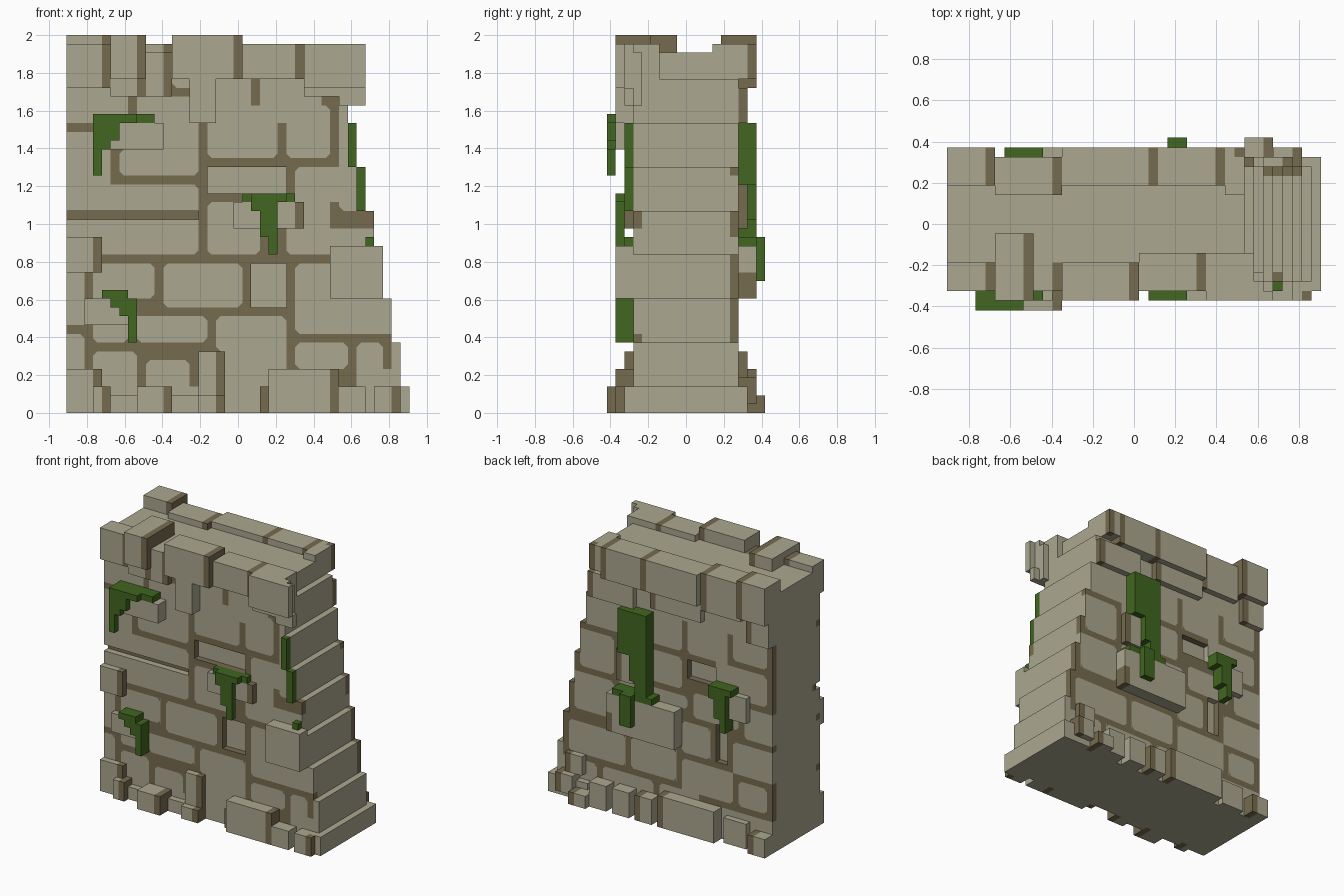
import bpy
import bmesh

cube = bpy.data.objects.get("Cube")
if cube:
    bpy.data.objects.remove(cube, do_unlink=True)

V = 2 / 43                      # size of one block unit
NX, NY = 39, 18                 # footprint in units
STONE, MORTAR, MOSS = 0, 1, 2


def material(name, rgb):
    m = bpy.data.materials.new(name)
    m.use_nodes = True
    col = (*rgb, 1)
    m.diffuse_color = col
    bsdf = m.node_tree.nodes["Principled BSDF"]
    bsdf.inputs["Base Color"].default_value = col
    bsdf.inputs["Roughness"].default_value = 0.9
    return m


MATS = [material("stone", (0.41, 0.39, 0.28)),
        material("mortar", (0.18, 0.146, 0.079)),
        material("moss", (0.053, 0.132, 0.014))]

cells = {}                      # (i, j, k) -> (part, colour)


def fill(part, col, i0, i1, j0, j1, k0, k1):
    for i in range(i0, i1):
        for j in range(j0, j1):
            for k in range(k0, k1):
                cells[i, j, k] = (part, col)


def carve(i0, i1, j0, j1, k0, k1):
    for i in range(i0, i1):
        for j in range(j0, j1):
            for k in range(k0, k1):
                cells.pop((i, j, k), None)


def paint(col, j, rects):
    """Recolour rectangles (i0, k0, i1, k1) of the wall layer j."""
    for i0, k0, i1, k1 in rects:
        for i in range(i0, i1):
            for k in range(k0, k1):
                if (i, j, k) in cells:
                    cells[i, j, k] = (cells[i, j, k][0], col)


def stones(part, rows):
    """Blocks (i0, i1, j0, j1, k0, k1, n); n end columns on the +x side are mortar."""
    for i0, i1, j0, j1, k0, k1, n in rows:
        fill(part, STONE, i0, i1 - n, j0, j1, k0, k1)
        fill(part, MORTAR, i1 - n, i1, j0, j1, k0, k1)


# Wall core, stepping in towards the top on the +x side
for n, (k0, k1) in enumerate([(0, 3), (3, 8), (8, 13), (13, 18), (18, 23), (23, 28),
                              (28, 33), (33, 38), (38, 41)]):
    fill("wall", STONE, 0, 39 - n, 3, 15, k0, k1)
fill("bottom_step", STONE, 32, 39, 2, 16, 0, 3)

# Front masonry: mortar field with stones left in it
paint(MORTAR, 3, [(0, 3, 31, 33), (31, 21, 35, 23), (31, 3, 36, 9), (36, 8, 37, 9), (36, 5, 37, 8)])
paint(STONE, 3, [
    (0, 23, 5, 32), (0, 23, 15, 26), (6, 27, 11, 30), (11, 27, 15, 33),
    (16, 29, 24, 33), (25, 29, 30, 33), (26, 24, 31, 28),
    (0, 18, 15, 22), (16, 18, 22, 24), (25, 18, 30, 24), (30, 18, 35, 21),
    (0, 13, 2, 17), (3, 13, 10, 17), (11, 12, 20, 17), (21, 12, 25, 17), (26, 9, 36, 17),
    (0, 10, 8, 13), (3, 8, 7, 10), (8, 8, 16, 11), (17, 7, 25, 11),
    (0, 3, 2, 9), (3, 3, 8, 7), (9, 3, 14, 6), (18, 3, 25, 7),
    (26, 5, 32, 8), (33, 3, 36, 8)])
paint(MORTAR, 3, [(7, 34, 8, 36), (21, 35, 22, 38), (30, 33, 31, 37), (29, 35, 30, 36),
                  (12, 36, 14, 37)])

# Back masonry
paint(MORTAR, 14, [(0, 3, 37, 33)])
paint(STONE, 14, [
    (1, 29, 7, 33), (8, 28, 15, 33), (16, 28, 22, 33), (27, 28, 33, 33),
    (1, 23, 10, 28), (11, 24, 15, 27), (16, 22, 22, 27), (23, 23, 27, 33), (28, 21, 34, 27),
    (0, 17, 5, 22), (6, 18, 14, 22), (15, 19, 27, 21), (28, 14, 35, 20),
    (0, 11, 7, 16), (8, 12, 10, 17), (11, 12, 16, 17),
    (1, 6, 6, 10), (7, 6, 16, 11), (17, 7, 25, 12), (26, 7, 36, 12),
    (0, 3, 12, 5), (13, 3, 20, 6), (21, 3, 30, 6), (31, 3, 38, 6)])

# Sunken stones and joints
for i0, i1, k0, k1, j0, under, col in [
        (16, 25, 25, 28, 3, 4, STONE), (0, 15, 22, 23, 3, 4, MORTAR),
        (21, 25, 12, 17, 3, 4, STONE), (10, 15, 24, 27, 14, 13, STONE),
        (8, 10, 12, 18, 14, 13, STONE)]:
    carve(i0, i1, j0, j0 + 1, k0, k1)
    paint(col, under, [(i0, k0, i1, k1)])

# Front parapet, its +x end stepping back in thin slabs
stones("front_parapet", [
    (0, 5, 2, 5, 37, 42, 1), (5, 9, 1, 8, 38, 43, 1), (5, 9, 2, 3, 36, 38, 1),
    (9, 12, 2, 5, 36, 41, 1), (12, 20, 1, 5, 38, 43, 1), (14, 17, 1, 3, 33, 38, 0),
    (20, 27, 2, 6, 38, 42, 1), (27, 34, 1, 2, 37, 42, 0), (31, 34, 2, 3, 35, 37, 0),
    (27, 33, 2, 3, 36, 42, 0), (31, 33, 2, 4, 35, 41, 0), (27, 32, 3, 6, 38, 42, 0)])

# Back parapet
stones("back_parapet", [
    (0, 5, 13, 17, 37, 43, 1), (5, 12, 12, 16, 36, 42, 1), (12, 22, 13, 17, 37, 42, 1),
    (22, 29, 13, 17, 37, 42, 1), (29, 31, 12, 16, 38, 42, 0), (0, 4, 15, 16, 33, 37, 1),
    (12, 21, 15, 16, 34, 37, 1), (24, 32, 15, 16, 33, 37, 1), (29, 31, 16, 17, 38, 42, 1)])

# Stones standing out of the wall
stones("front_raised_stones", [
    (5, 11, 1, 3, 30, 33, 0), (19, 27, 2, 3, 21, 24, 1), (30, 36, 1, 3, 13, 19, 0),
    (0, 4, 2, 3, 16, 20, 1), (2, 7, 2, 3, 10, 13, 0)])
stones("back_raised_stones", [
    (16, 28, 15, 17, 16, 19, 0), (16, 28, 15, 17, 13, 16, 1), (4, 7, 15, 16, 20, 24, 0),
    (24, 27, 15, 16, 21, 26, 1)])

# Rubble along the foot
stones("front_base_stones", [
    (0, 4, 2, 3, 0, 5, 1), (3, 5, 1, 3, 0, 3, 1), (5, 8, 2, 3, 0, 2, 0),
    (8, 12, 0, 3, 0, 3, 1), (12, 15, 2, 3, 0, 2, 0), (15, 18, 2, 3, 2, 7, 1),
    (15, 18, 1, 3, 0, 2, 1), (23, 31, 1, 3, 0, 5, 1), (31, 34, 1, 3, 0, 3, 0),
    (35, 38, 1, 2, 0, 3, 1), (22, 23, 2, 3, 0, 3, 1)])
stones("back_base_stones", [
    (0, 3, 15, 17, 0, 3, 1), (4, 8, 15, 16, 0, 4, 0), (9, 19, 15, 17, 0, 5, 1),
    (20, 23, 15, 17, 0, 4, 1), (24, 27, 15, 17, 0, 4, 0), (28, 31, 15, 17, 0, 4, 0),
    (31, 34, 15, 18, 0, 2, 1), (34, 37, 15, 17, 1, 4, 1), (33, 36, 15, 16, 4, 7, 1)])
carve(34, 35, 2, 3, 0, 3)

# Hanging moss: (i0, i1, j0, j1, k0, k1)
for b in [(3, 8, 0, 1, 33, 34), (3, 10, 1, 3, 33, 34), (3, 6, 0, 1, 31, 33),
          (3, 5, 0, 1, 30, 31), (3, 4, 0, 1, 27, 30),
          (20, 26, 2, 3, 24, 25), (21, 25, 1, 2, 24, 25), (21, 24, 1, 2, 23, 24),
          (22, 24, 1, 2, 20, 23), (23, 24, 1, 2, 18, 20),
          (4, 7, 1, 3, 13, 14), (5, 7, 1, 2, 12, 13), (6, 8, 1, 3, 11, 13), (7, 8, 1, 3, 8, 11),
          (32, 33, 2, 3, 28, 33), (33, 34, 2, 3, 23, 28), (34, 35, 2, 3, 19, 20)]:
    fill("front_moss", MOSS, *b)
for b in [(21, 26, 15, 17, 26, 33), (21, 24, 15, 17, 22, 26), (21, 23, 15, 17, 20, 22),
          (20, 27, 15, 17, 19, 20), (23, 25, 17, 18, 15, 20),
          (6, 10, 15, 17, 24, 25), (7, 10, 15, 17, 23, 24), (7, 9, 15, 17, 20, 23),
          (7, 8, 15, 17, 18, 20)]:
    fill("back_moss", MOSS, *b)


def rectangles(mask):
    """Merge a {(u, v): colour} mask into as few rectangles as possible."""
    while mask:
        u, v = min(mask)
        c = mask[u, v]
        h = 1
        while mask.get((u, v + h)) == c:
            h += 1
        w = 1
        while all(mask.get((u + w, v + t)) == c for t in range(h)):
            w += 1
        for a in range(w):
            for t in range(h):
                del mask[u + a, v + t]
        yield u, v, w, h, c


def finish(part, bm):
    mesh = bpy.data.meshes.new(part)
    bm.to_mesh(mesh)
    bm.free()
    for m in MATS:
        mesh.materials.append(m)
    bpy.context.collection.objects.link(bpy.data.objects.new(part, mesh))


def world(i, j, k):
    return (i - NX / 2) * V, (j - NY / 2) * V, k * V


def build(part):
    """Skin the outside of one part with merged flat faces."""
    layers = {}
    for cell, (p, col) in cells.items():
        if p != part:
            continue
        for axis in range(3):
            for s in (-1, 1):
                nb = list(cell)
                nb[axis] += s
                if tuple(nb) not in cells:
                    uv = (cell[(axis + 1) % 3], cell[(axis + 2) % 3])
                    layers.setdefault((axis, s, cell[axis] + (s > 0)), {})[uv] = col
    bm = bmesh.new()
    for (axis, s, d), mask in layers.items():
        for u, v, w, h, col in rectangles(mask):
            verts = []
            for a, b in [(u, v), (u + w, v), (u + w, v + h), (u, v + h)][::s]:
                p = [0, 0, 0]
                p[axis], p[(axis + 1) % 3], p[(axis + 2) % 3] = d, a, b
                verts.append(bm.verts.new(world(*p)))
            bm.faces.new(verts).material_index = col
    bmesh.ops.remove_doubles(bm, verts=bm.verts, dist=1e-5)
    finish(part, bm)


def round_corners(part, j, s):
    """Mortar corner plates that take the corners off the stones in layer j."""
    bm = bmesh.new()
    y = j + (s > 0) + s * 0.05
    for (i, jj, k), (_, col) in cells.items():
        if jj != j or col != STONE or (i, j + s, k) in cells:
            continue
        for di in (-1, 1):
            for dk in (-1, 1):
                ring = [(i + di, j, k), (i, j, k + dk), (i + di, j, k + dk)]
                if all(cells.get(c, (0, STONE))[1] == MORTAR for c in ring):
                    x, z = i + (di > 0), k + (dk > 0)
                    pts = [(x, z), (x - di * 0.5, z), (x, z - dk * 0.5)][::s * di * dk]
                    f = bm.faces.new([bm.verts.new(world(a, y, b)) for a, b in pts])
                    f.material_index = MORTAR
    finish(part, bm)


for name in sorted({p for p, _ in cells.values()}):
    build(name)
round_corners("front_stone_corners", 3, -1)
round_corners("back_stone_corners", 14, 1)
